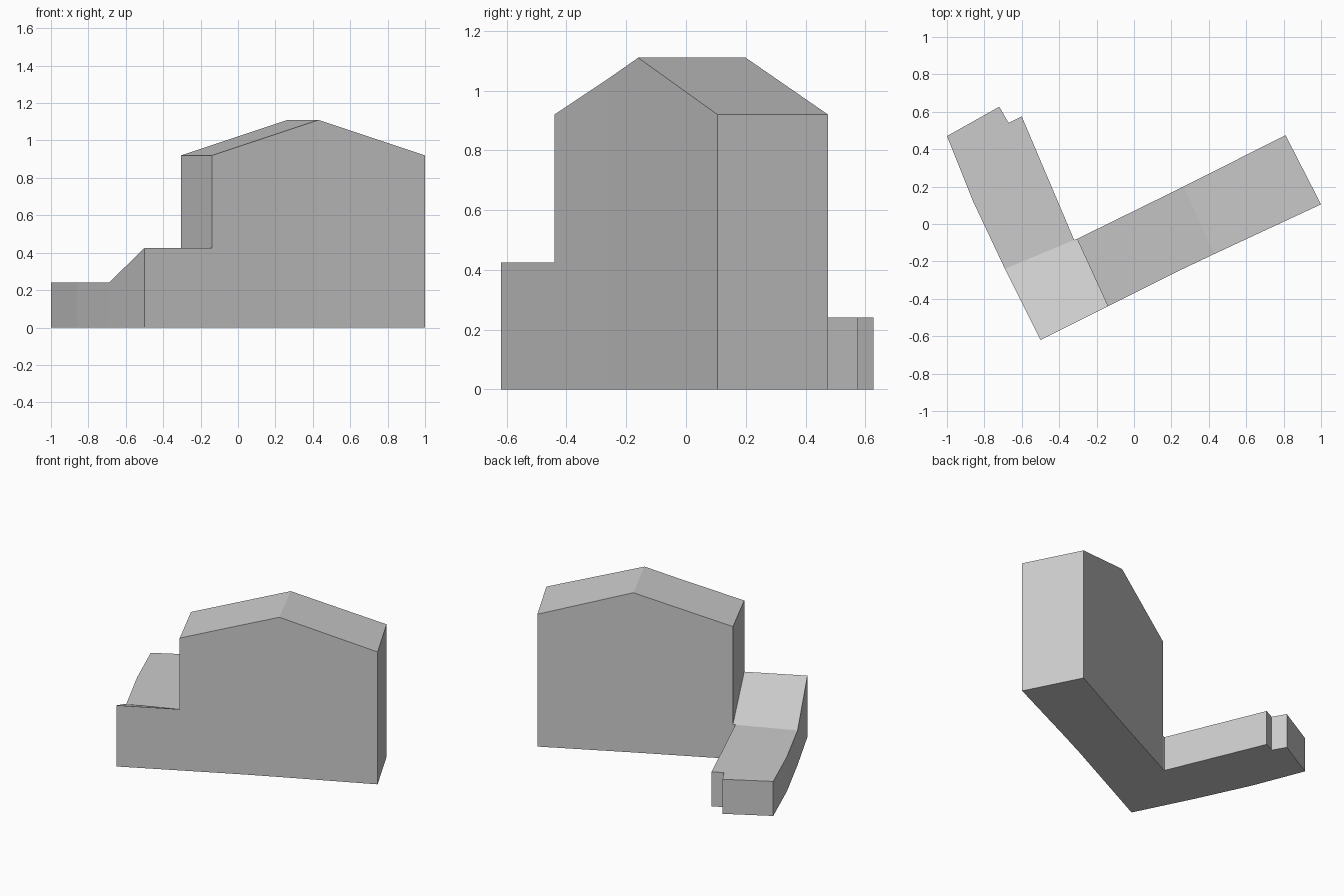
import bpy
import bmesh

# Remove the default cube
cube = bpy.data.objects.get("Cube")
if cube:
    bpy.data.objects.remove(cube, do_unlink=True)

# One plain grey for the whole massing model
GREY = (0.6, 0.6, 0.6, 1.0)
grey = bpy.data.materials.new("plain_grey")
grey.use_nodes = True
grey.diffuse_color = GREY
grey.node_tree.nodes["Principled BSDF"].inputs["Base Color"].default_value = GREY


def block(name, outline, ridge=None):
    """Solid over a footprint of (x, y, roof height); ridge joins two roof corners."""
    bm = bmesh.new()
    low = [bm.verts.new((x, y, 0)) for x, y, z in outline]
    top = [bm.verts.new(p) for p in outline]
    bm.faces.new(low[::-1])
    roof = bm.faces.new(top)
    for i in range(len(outline)):
        j = (i + 1) % len(outline)
        bm.faces.new((low[i], low[j], top[j], top[i]))
    if ridge:
        bmesh.utils.face_split(roof, top[ridge[0]], top[ridge[1]])
    bmesh.ops.recalc_face_normals(bm, faces=bm.faces)
    mesh = bpy.data.meshes.new(name)
    bm.to_mesh(mesh)
    bm.free()
    mesh.materials.append(grey)
    obj = bpy.data.objects.new(name, mesh)
    bpy.context.collection.objects.link(obj)
    return obj


EAVE, RIDGE, LINK, WING = 0.92, 1.11, 0.425, 0.24

# Tall hall with a gabled roof and a slight bend in its front wall
block("gabled_hall", [
    (-0.14, -0.44, EAVE), (0.22, -0.26, 1.04), (0.43, -0.16, RIDGE),
    (1.0, 0.105, EAVE), (0.81, 0.475, EAVE), (0.265, 0.20, RIDGE),
    (-0.305, -0.08, EAVE)], ridge=(2, 5))

# Corner link whose roof slopes down to the wing
block("sloped_corner", [
    (-0.5, -0.62, LINK), (-0.14, -0.44, LINK), (-0.305, -0.08, WING),
    (-0.32, -0.085, WING), (-0.69, -0.24, WING)])

# Low flat wing with a stepped end wall
block("low_wing", [
    (-0.69, -0.24, WING), (-0.32, -0.085, WING), (-0.6, 0.575, WING),
    (-0.67, 0.54, WING), (-0.72, 0.627, WING), (-1.0, 0.47, WING),
    (-0.86, 0.12, WING)])
